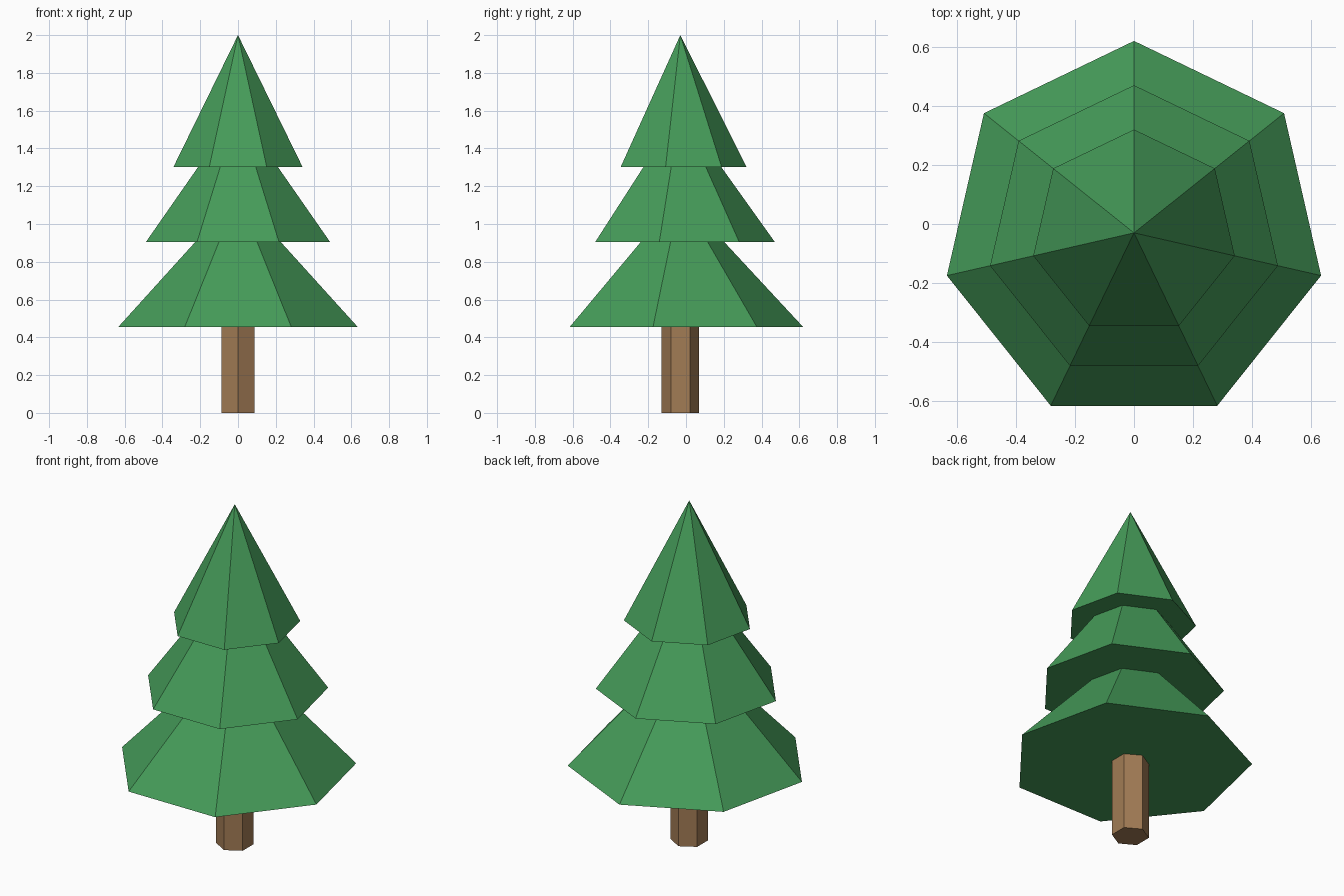
import bpy

if "Cube" in bpy.data.objects:
    bpy.data.objects.remove(bpy.data.objects["Cube"])

CENTRE_Y = -0.03


def material(name, rgb):
    mat = bpy.data.materials.new(name)
    mat.diffuse_color = (*rgb, 1)
    mat.use_nodes = True
    mat.node_tree.nodes["Principled BSDF"].inputs["Base Color"].default_value = mat.diffuse_color
    return mat


def tapered_prism(name, sides, r_base, r_top, z_base, z_top, mat):
    bpy.ops.mesh.primitive_cone_add(
        vertices=sides, radius1=r_base, radius2=r_top, depth=z_top - z_base,
        location=(0, CENTRE_Y, (z_base + z_top) / 2))
    obj = bpy.context.object
    obj.name = name
    obj.data.materials.append(mat)
    return obj


bark = material("bark", (0.36, 0.20, 0.09))
needles = material("needles", (0.06, 0.33, 0.10))

# Hexagonal trunk, a corner facing the front
tapered_prism("trunk", 6, 0.10, 0.10, 0, 0.50, bark)

# Three overlapping seven-sided foliage cones, a flat facing the front
tiers = [("lower_foliage", 0.65, 0.455),
         ("middle_foliage", 0.50, 0.905),
         ("upper_foliage", 0.35, 1.303)]
for name, radius, z in tiers:
    tapered_prism(name, 7, radius, 0, z, min(z + 0.70, 2.0), needles)
